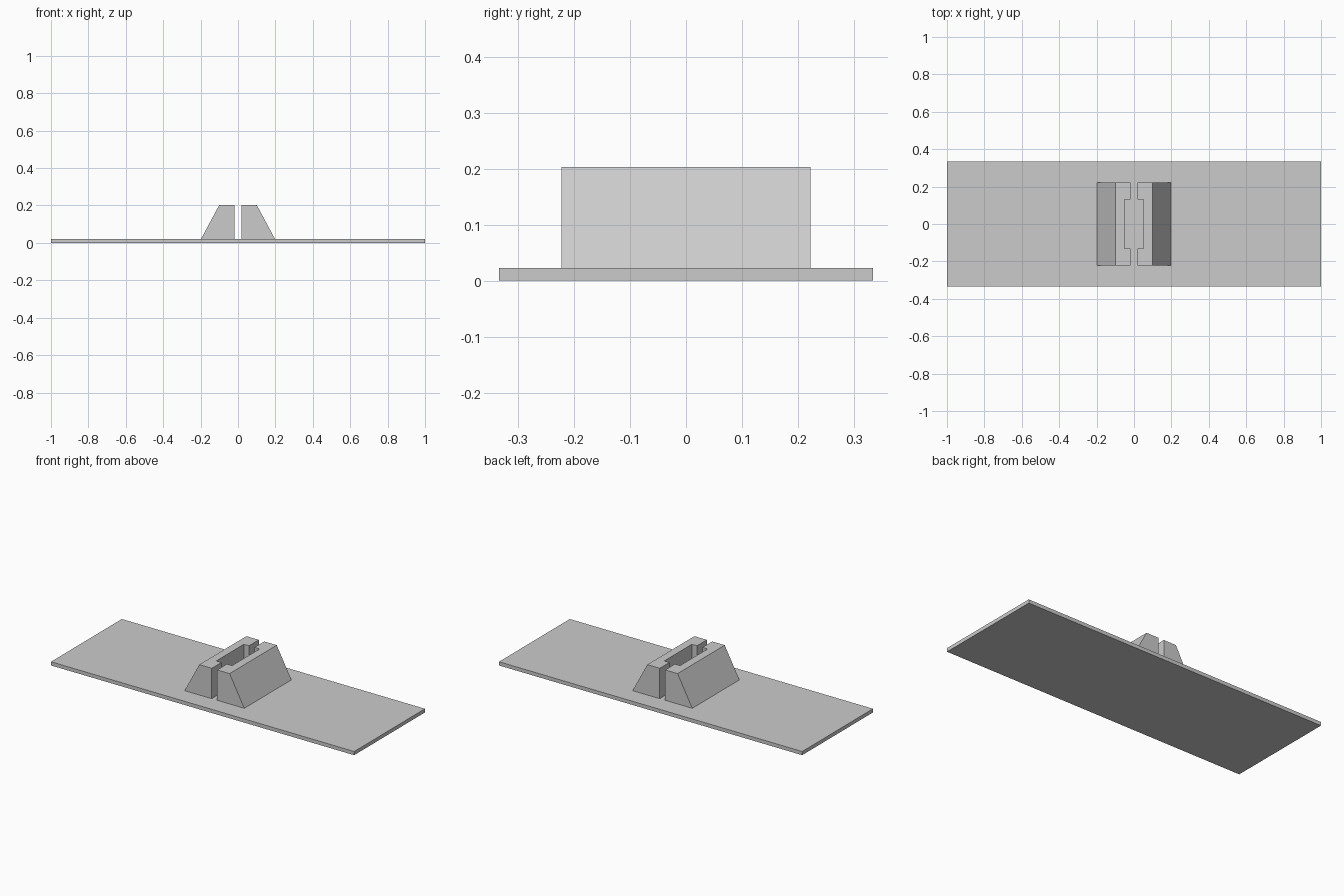
import bpy
import bmesh

cube = bpy.data.objects.get("Cube")
if cube:
    bpy.data.objects.remove(cube, do_unlink=True)

grey = bpy.data.materials.new("light_grey")
grey.use_nodes = True
colour = (0.6, 0.6, 0.6, 1)
grey.diffuse_color = colour
grey.node_tree.nodes["Principled BSDF"].inputs["Base Color"].default_value = colour

BASE_TOP, BLOCK_TOP = 0.022, 0.203
OUTER_BOTTOM, OUTER_TOP = 0.197, 0.1
SLOT, POCKET = 0.018, 0.052
BLOCK_Y, POCKET_Y = 0.222, 0.13


def finish(bm, name):
    bmesh.ops.recalc_face_normals(bm, faces=bm.faces[:])
    mesh = bpy.data.meshes.new(name)
    bm.to_mesh(mesh)
    bm.free()
    mesh.materials.append(grey)
    obj = bpy.data.objects.new(name, mesh)
    bpy.context.collection.objects.link(obj)
    return obj


# Thin rectangular base plate
bm = bmesh.new()
bmesh.ops.create_cube(bm, size=1)
bmesh.ops.scale(bm, vec=(2, 0.667, BASE_TOP), verts=bm.verts[:])
bmesh.ops.translate(bm, vec=(0, 0, BASE_TOP / 2), verts=bm.verts[:])
finish(bm, "base_plate")


# C-shaped holder half, extruded up, with its outer side sloping inwards
def holder_half(name, side):
    outline = [
        (OUTER_BOTTOM, -BLOCK_Y), (OUTER_BOTTOM, BLOCK_Y),
        (SLOT, BLOCK_Y), (SLOT, POCKET_Y), (POCKET, POCKET_Y),
        (POCKET, -POCKET_Y), (SLOT, -POCKET_Y), (SLOT, -BLOCK_Y),
    ]
    bm = bmesh.new()
    floor = bm.faces.new([bm.verts.new((side * x, y, BASE_TOP)) for x, y in outline])
    result = bmesh.ops.extrude_face_region(bm, geom=[floor], use_keep_orig=True)
    for v in result["geom"]:
        if isinstance(v, bmesh.types.BMVert):
            v.co.z = BLOCK_TOP
            if abs(v.co.x) > OUTER_TOP:
                v.co.x = side * OUTER_TOP
    finish(bm, name)


holder_half("holder_left", 1)
holder_half("holder_right", -1)
